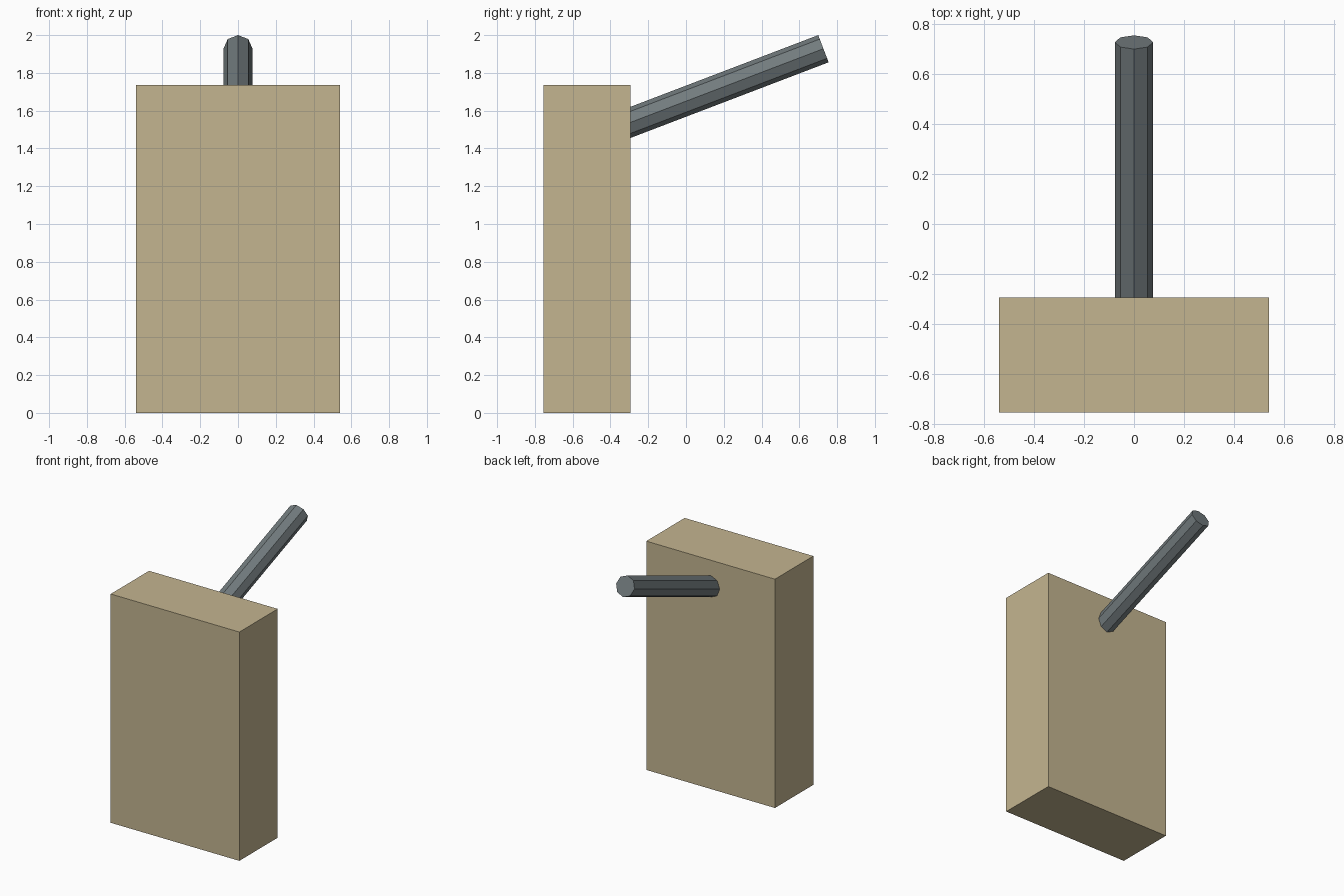
import bpy
from math import radians, cos, sin

if "Cube" in bpy.data.objects:
    bpy.data.objects.remove(bpy.data.objects["Cube"])


def paint(obj, name, colour):
    mat = bpy.data.materials.new(name)
    mat.diffuse_color = colour
    mat.use_nodes = True
    mat.node_tree.nodes["Principled BSDF"].inputs["Base Color"].default_value = mat.diffuse_color
    obj.data.materials.append(mat)


# Upright slab
bpy.ops.mesh.primitive_cube_add(size=1, location=(0, -0.525, 0.868))
panel = bpy.context.object
panel.name = "panel"
panel.scale = (1.08, 0.46, 1.736)
bpy.ops.object.transform_apply(location=False, rotation=False, scale=True)
paint(panel, "tan", (0.55, 0.46, 0.28, 1))

# Eight-sided rod rising from the back face, its root buried in the slab
tilt = radians(20.9)
tip_y, tip_z, length = 0.7275, 1.928, 1.15
bpy.ops.mesh.primitive_cylinder_add(
    vertices=8, radius=0.077, depth=length,
    location=(0, tip_y - cos(tilt) * length / 2, tip_z - sin(tilt) * length / 2),
    rotation=(tilt - radians(90), 0, 0))
rod = bpy.context.object
rod.name = "handle_rod"
paint(rod, "dark_grey", (0.17, 0.2, 0.21, 1))
